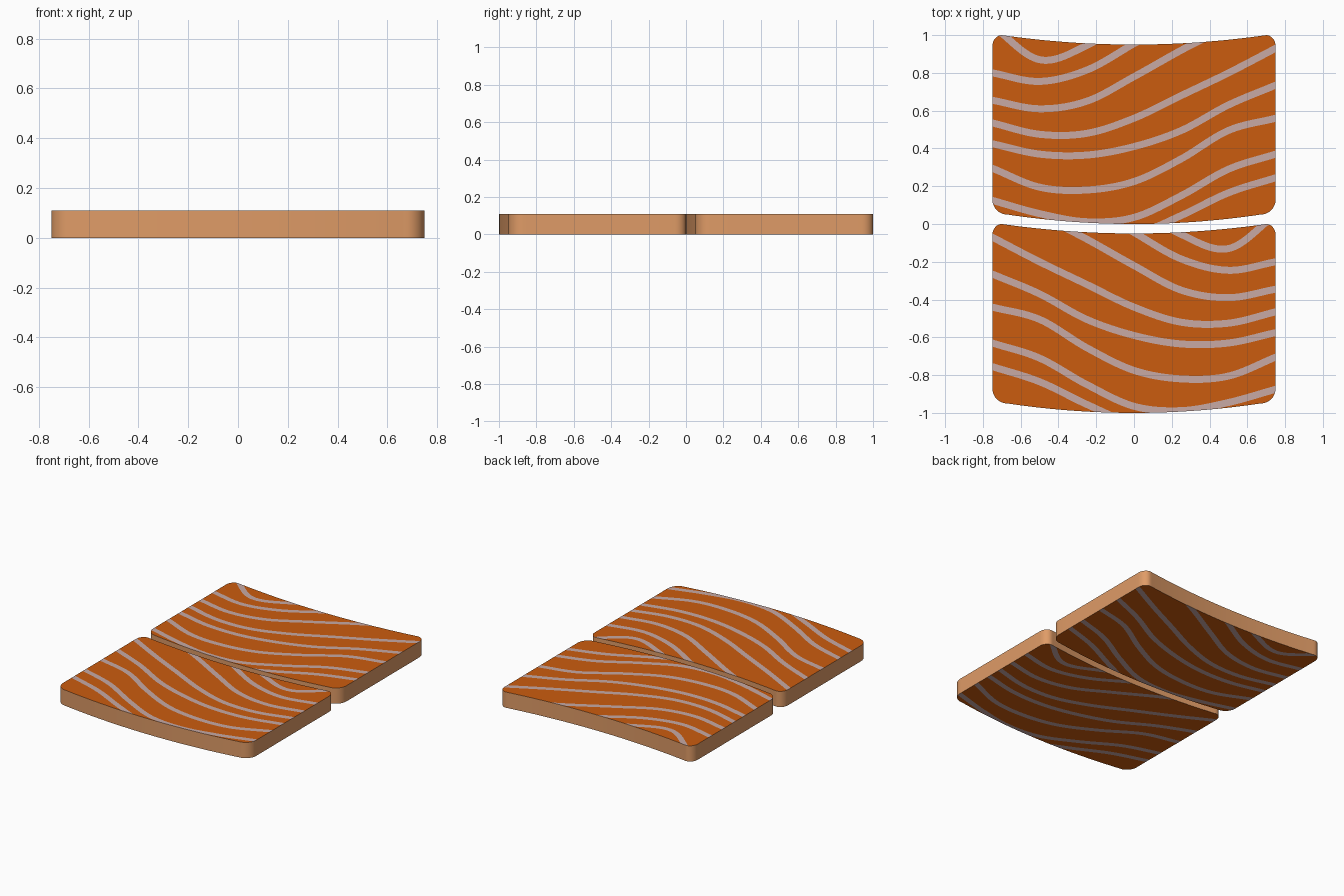
import bpy, bmesh, math

if "Cube" in bpy.data.objects:
    bpy.data.objects.remove(bpy.data.objects["Cube"])

THICK = 0.11
STRIPE = 0.037
STEP = 0.25

# Stripe centre lines: heights at x = -0.75, -0.5 ... 0.75, lowest stripe first
STRIPES = [
    (-0.10, -0.10, -0.10, -0.06, 0.045, 0.165, 0.245),
    (0.125, 0.055, 0.012, 0.035, 0.15, 0.29, 0.37),
    (0.295, 0.195, 0.18, 0.225, 0.345, 0.495, 0.56),
    (0.425, 0.37, 0.365, 0.41, 0.495, 0.63, 0.735),
    (0.535, 0.475, 0.48, 0.56, 0.68, 0.80, 0.93),
    (0.655, 0.61, 0.65, 0.78, 0.92, 1.05, 1.20),
    (0.80, 0.755, 0.815, 0.955, 1.10, 1.25, 1.40),
    (1.05, 0.87, 0.945, 1.10, 1.25, 1.40, 1.55),
]


def material(name, rgb):
    m = bpy.data.materials.new(name)
    m.diffuse_color = (*rgb, 1)
    m.use_nodes = True
    m.node_tree.nodes["Principled BSDF"].inputs["Base Color"].default_value = m.diffuse_color
    return m


MATS = [material("orange", (0.60, 0.107, 0.0045)),
        material("pale stripe", (0.58, 0.40, 0.375)),
        material("tan side", (0.74, 0.33, 0.135))]


def curve(ys, x):
    """Smooth curve through evenly spaced heights."""
    t = min(max((x + 0.75) / STEP, 0), 5.9999)
    i = int(t)
    t -= i
    a, b = ys[i], ys[i + 1]
    p = ys[i - 1] if i > 0 else 2 * a - b
    q = ys[i + 2] if i < 5 else 2 * b - a
    return 0.5 * (2 * a + (b - p) * t + (2 * p - 5 * a + 4 * b - q) * t ** 2
                  + (3 * a - p - 3 * b + q) * t ** 3)


def low_edge(x):
    x = abs(x)
    if x <= 0.67:
        return 0.05 * (x / 0.67) ** 2
    return 0.13 - 0.08 * math.sqrt(max(0, 1 - ((x - 0.67) / 0.08) ** 2))


def high_edge(x):
    x = abs(x)
    if x <= 0.70:
        return 0.95 + 0.05 * (x / 0.70) ** 2
    return 0.94 + 0.06 * math.sqrt(max(0, 1 - ((x - 0.70) / 0.05) ** 2))


def column(x):
    """Outline and stripe boundaries at x, clamped to the outline."""
    lo, hi = low_edge(x), high_edge(x)
    ys = [lo]
    for s in STRIPES:
        c = curve(s, x)
        slope = (curve(s, x + 0.01) - curve(s, x - 0.01)) / 0.02
        h = STRIPE / 2 * math.sqrt(1 + slope ** 2)
        ys += [c - h, c + h]
    ys.append(hi)
    return [min(max(y, lo), hi) for y in ys]


# Columns: even in the middle, finer around the rounded corners
corner = [0.67 + 0.08 * math.sin(math.pi / 2 * i / 10) for i in range(1, 11)]
XS = [-x for x in reversed(corner)] + [-0.67 + 1.34 * i / 90 for i in range(91)] + corner


def slab(name, flip, y0):
    bm = bmesh.new()
    cols = [[bm.verts.new((flip * x, y + y0, 0)) for y in column(x)] for x in XS]
    for a, b in zip(cols, cols[1:]):
        for k in range(len(a) - 1):
            f = bm.faces.new((a[k], b[k], b[k + 1], a[k + 1]))
            f.material_index = k % 2
    bmesh.ops.remove_doubles(bm, verts=bm.verts[:], dist=1e-5)
    # Thicken the striped sheet
    ext = bmesh.ops.extrude_face_region(bm, geom=bm.faces[:], use_keep_orig=True)
    top = [g for g in ext["geom"] if isinstance(g, bmesh.types.BMVert)]
    bmesh.ops.translate(bm, verts=top, vec=(0, 0, THICK))
    bmesh.ops.recalc_face_normals(bm, faces=bm.faces[:])
    bm.normal_update()
    for f in bm.faces:
        zs = [v.co.z for v in f.verts]
        if max(zs) - min(zs) > 0.01:
            f.material_index = 2
    me = bpy.data.meshes.new(name)
    bm.to_mesh(me)
    bm.free()
    for m in MATS:
        me.materials.append(m)
    ob = bpy.data.objects.new(name, me)
    bpy.context.collection.objects.link(ob)
    bpy.ops.object.select_all(action='DESELECT')
    ob.select_set(True)
    bpy.context.view_layer.objects.active = ob
    bpy.ops.object.shade_smooth_by_angle(angle=math.radians(30))


# Two slabs, the front one with the mirrored stripe pattern
slab("back_slab", 1, 0.0)
slab("front_slab", -1, -1.0)
